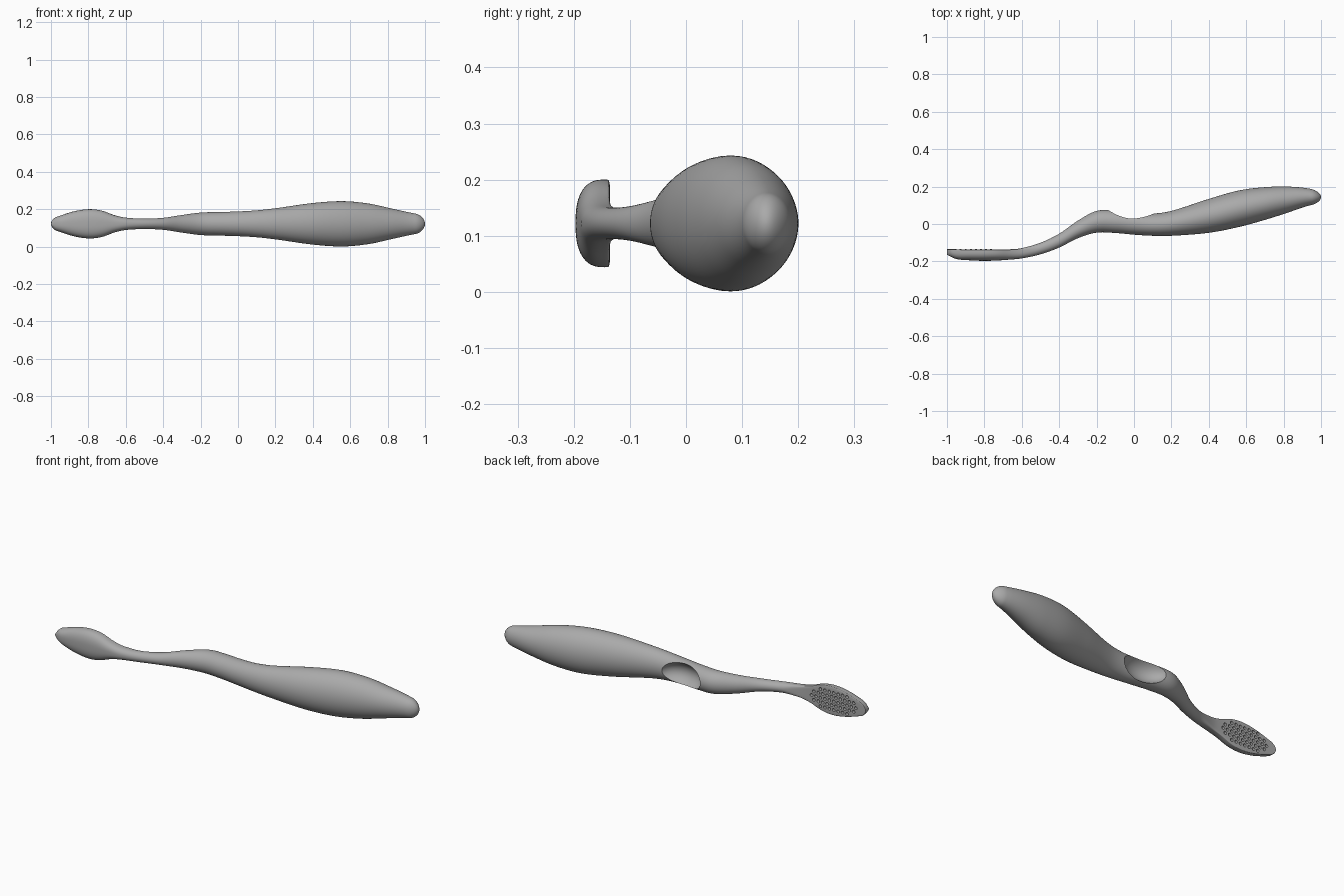
import bpy
import bmesh
import math
from mathutils import Matrix, Vector

if "Cube" in bpy.data.objects:
    bpy.data.objects.remove(bpy.data.objects["Cube"], do_unlink=True)

MID_Z = 0.122
HEAD_BACK = -0.135

# Stations along the length: x, front y, back y, half height
STATIONS = [
    (-1, -.165, -.135, .027), (-.95, -.187, -.135, .044), (-.88, -.194, -.135, .066),
    (-.8, -.197, -.135, .078), (-.73, -.195, -.135, .071), (-.66, -.19, -.135, .046),
    (-.6, -.184, -.129, .033), (-.5, -.162, -.1, .028), (-.4, -.126, -.052, .032),
    (-.3, -.076, .018, .047), (-.2, -.046, .07, .06), (-.1, -.048, .073, .063),
    (0, -.057, .062, .066), (.1, -.063, .056, .072), (.2, -.063, .07, .083),
    (.4, -.047, .134, .111), (.56, -.016, .179, .121), (.7, .022, .197, .108),
    (.82, .06, .2, .082), (.92, .094, .192, .06), (1, .112, .175, .045),
]


def smooth(a, b, x):
    t = min(max((x - a) / (b - a), 0), 1)
    return t * t * (3 - 2 * t)


def slope(i, col):
    a = STATIONS[max(i - 1, 0)]
    b = STATIONS[min(i + 1, len(STATIONS) - 1)]
    return (b[col] - a[col]) / (b[0] - a[0])


def sample(x, col):
    """Smooth curve through one column of the stations."""
    i = max(k for k in range(len(STATIONS) - 1) if STATIONS[k][0] <= x or k == 0)
    a, b = STATIONS[i], STATIONS[i + 1]
    width = b[0] - a[0]
    t = (x - a[0]) / width
    blend = t * t * (3 - 2 * t)
    bend_a = t * (1 - t) ** 2 * width * slope(i, col)
    bend_b = t * t * (t - 1) * width * slope(i + 1, col)
    return a[col] + (b[col] - a[col]) * blend + bend_a + bend_b


def round_end(distance, radius):
    if distance >= radius:
        return 1
    return max(math.sqrt(max(1 - (1 - distance / radius) ** 2, 0)), 0.02)


def power(value, exponent):
    return math.copysign(abs(value) ** exponent, value)


def section(x, sides):
    """Oval in the handle, flat-backed and squarer in the head."""
    flat = 1 - smooth(-.68, -.5, x)
    low, high = sample(x, 1), sample(x, 2)
    split = low + (high - low) * (0.5 + 0.32 * flat)
    tip = round_end(1 - x, 0.05)
    half = sample(x, 3) * tip * round_end(x + 1, 0.03)
    points = []
    for k in range(sides):
        angle = math.tau * k / sides
        c, s = math.cos(angle), math.sin(angle)
        n = 2 + 5 * flat if s > 0 else 2 + 0.5 * flat
        reach = (high - split) if s > 0 else (split - low)
        y = split + tip * reach * power(s, 2 / n)
        points.append(Vector((x, y, MID_Z + half * power(c, 2 / n))))
    return points


def add_object(name, bm):
    bmesh.ops.recalc_face_normals(bm, faces=bm.faces)
    mesh = bpy.data.meshes.new(name)
    bm.to_mesh(mesh)
    bm.free()
    obj = bpy.data.objects.new(name, mesh)
    bpy.context.collection.objects.link(obj)
    return obj


# Lofted body
RINGS, SIDES = 150, 64
bm = bmesh.new()
rings = []
for r in range(RINGS + 1):
    x = -math.cos(math.pi * r / RINGS)
    rings.append([bm.verts.new(p) for p in section(x, SIDES)])
for near, far in zip(rings, rings[1:]):
    for k in range(SIDES):
        n = (k + 1) % SIDES
        bm.faces.new((near[k], near[n], far[n], far[k]))
bm.faces.new(rings[0])
bm.faces.new(rings[-1])
body = add_object("brush_body", bm)

# Thumb hollow cutter
bm = bmesh.new()
shape = Matrix.Translation((-.012, .092, MID_Z)) @ Matrix.Diagonal((.128, .1, .076, 1))
bmesh.ops.create_uvsphere(bm, u_segments=64, v_segments=40, radius=1, matrix=shape)
hollow = add_object("thumb_hollow_cutter", bm)

# Staggered bristle hole cutters
bm = bmesh.new()
PITCH, RADIUS, DEPTH = 0.027, 0.0085, 0.03
turn = Matrix.Rotation(math.pi / 2, 4, "X")
for row in range(-2, 3):
    for col in range(-7, 8):
        x = -.805 + PITCH * (col + (row % 2) / 2)
        z = row * PITCH * 0.87
        if not -.95 < x < -.66 or abs(z) > sample(x, 3) - 0.016:
            continue
        place = Matrix.Translation((x, HEAD_BACK, MID_Z + z)) @ turn
        bmesh.ops.create_cone(bm, cap_ends=True, segments=14, radius1=RADIUS,
                              radius2=RADIUS, depth=2 * DEPTH, matrix=place)
holes = add_object("bristle_hole_cutter", bm)

# Cut the hollow and the holes
bpy.ops.object.select_all(action="DESELECT")
bpy.context.view_layer.objects.active = body
body.select_set(True)
for cutter in (hollow, holes):
    cutter.hide_render = True
    cut = body.modifiers.new(cutter.name, "BOOLEAN")
    cut.operation = "DIFFERENCE"
    cut.solver = "EXACT"
    cut.object = cutter
    bpy.ops.object.modifier_apply(modifier=cut.name)
    bpy.data.objects.remove(cutter, do_unlink=True)

# Grey plastic
grey = bpy.data.materials.new("grey_plastic")
grey.use_nodes = True
color = (0.4, 0.4, 0.4, 1)
grey.diffuse_color = color
grey.node_tree.nodes["Principled BSDF"].inputs["Base Color"].default_value = color
body.data.materials.clear()
body.data.materials.append(grey)
for face in body.data.polygons:
    face.material_index = 0

bpy.ops.object.shade_smooth_by_angle(angle=math.radians(35))
